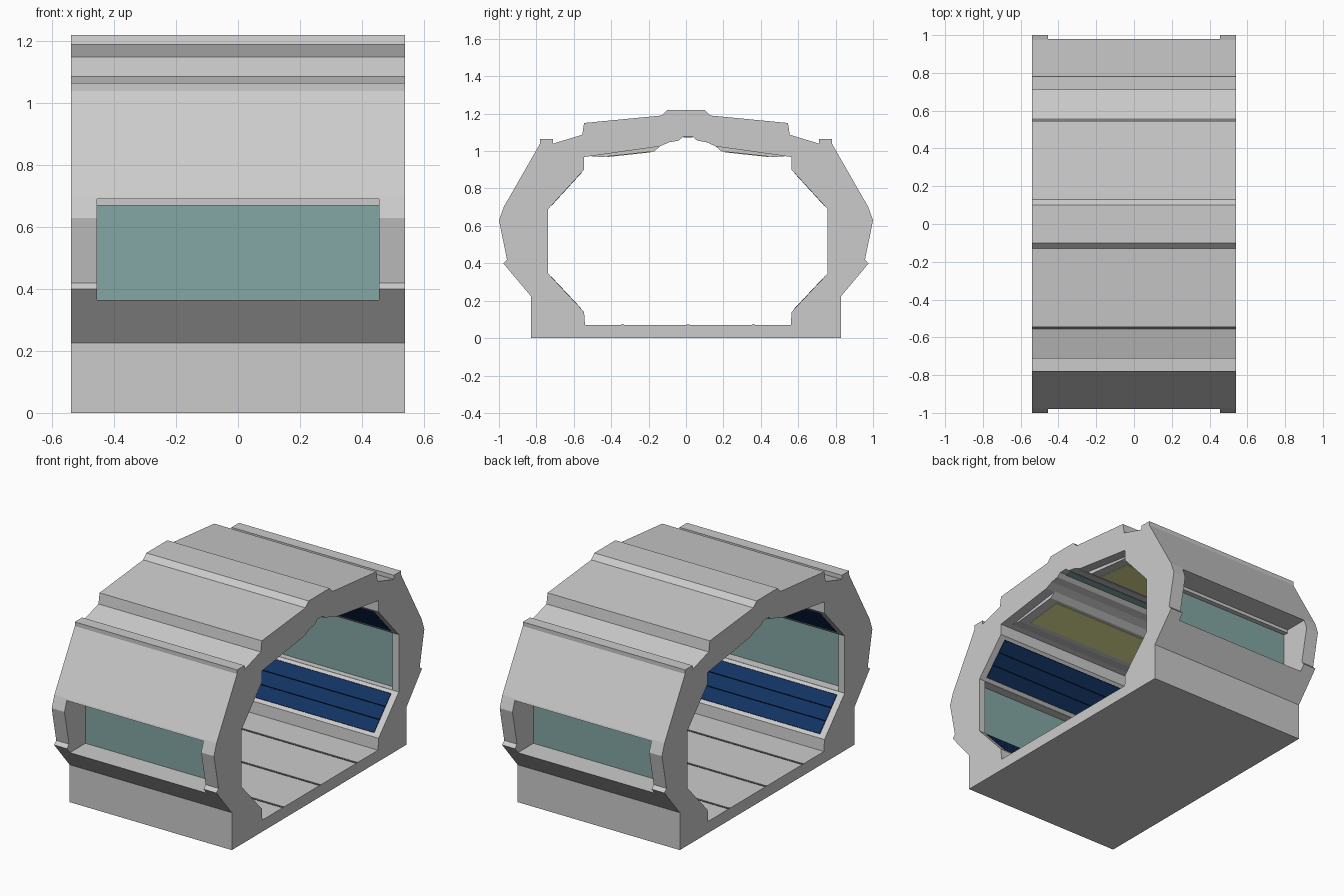
import bpy, bmesh
from mathutils import Vector

old = bpy.data.objects.get("Cube")
if old:
    bpy.data.objects.remove(old, do_unlink=True)

HALF = 0.54       # half length of the corridor section
BAY = 0.50        # half length of the recessed bays between the end ribs
SHIFT = 0.01      # the tunnel sits slightly off centre


def material(name, rgb):
    m = bpy.data.materials.new(name)
    m.use_nodes = True
    m.diffuse_color = (*rgb, 1)
    m.node_tree.nodes["Principled BSDF"].inputs["Base Color"].default_value = (*rgb, 1)
    return m


grey = material("light grey", (0.6, 0.6, 0.6))
teal = material("teal glass", (0.227, 0.39, 0.378))
blue = material("navy blue", (0.006, 0.033, 0.125))
dark_blue = material("deep navy", (0.003, 0.017, 0.06))
yellow = material("pale yellow", (0.8, 0.8, 0.33))
dark = material("dark grey", (0.09, 0.09, 0.09))


def prism(name, profile, half, mat):
    """Extrude a (y, z) outline along x from -half to +half."""
    bm = bmesh.new()
    face = bm.faces.new([bm.verts.new((-half, y, z)) for y, z in profile])
    top = bmesh.ops.extrude_face_region(bm, geom=[face])["geom"]
    verts = [v for v in top if isinstance(v, bmesh.types.BMVert)]
    bmesh.ops.translate(bm, verts=verts, vec=(2 * half, 0, 0))
    bmesh.ops.recalc_face_normals(bm, faces=bm.faces)
    me = bpy.data.meshes.new(name)
    bm.to_mesh(me)
    bm.free()
    me.materials.append(mat)
    ob = bpy.data.objects.new(name, me)
    bpy.context.collection.objects.link(ob)
    return ob


def plate(name, a, b, half, thick, mat, offset=0.0):
    """Thin slab along the segment a-b; positive offset moves it away from the tunnel centre."""
    a, b = Vector(a), Vector(b)
    d = (b - a).normalized()
    n = Vector((d.y, -d.x))
    if n.dot((a + b) / 2 - Vector((SHIFT, 0.52))) < 0:
        n = -n
    lo, hi = n * (offset - thick / 2), n * (offset + thick / 2)
    return prism(name, [a + lo, b + lo, b + hi, a + hi], half, mat)


def mirrored(points, shift=0.0):
    """Complete a half outline by mirroring it in y."""
    right = [(shift + y, z) for y, z in points]
    return right + [(shift - y, z) for y, z in reversed(points)]


def side(points, s, shift=SHIFT):
    return [(shift + s * y, z) for y, z in points]


def cut(target, cutter):
    mod = target.modifiers.new("cut", "BOOLEAN")
    mod.operation = "DIFFERENCE"
    mod.solver = "EXACT"
    mod.object = cutter
    cutter.hide_render = True
    bpy.context.view_layer.objects.active = target
    bpy.ops.object.modifier_apply(modifier=mod.name)
    bpy.data.objects.remove(cutter, do_unlink=True)


# Hull shell
outer = [(0.83, 0), (0.83, 0.225), (0.977, 0.40), (0.957, 0.42), (1.0, 0.63),
         (0.975, 0.70), (0.78, 1.04), (0.78, 1.065), (0.71, 1.065), (0.71, 1.04),
         (0.555, 1.087), (0.545, 1.15), (0.13, 1.19), (0.10, 1.22)]
inner = [(0.55, 0.07), (0.555, 0.14), (0.747, 0.345), (0.747, 0.69), (0.555, 0.90),
         (0.555, 0.968), (0.15, 1.025), (0.10, 1.047), (0.05, 1.056), (0.025, 1.077)]
hull = prism("corridor_hull", mirrored(outer), HALF, grey)
cut(hull, prism("tunnel_cutter", mirrored(inner, SHIFT), HALF + 0.1, grey))

# Inner window bays
bay = [(-0.8, 0.346), (0.8, 0.346), (0.8, 0.688), (-0.8, 0.688)]
cut(hull, prism("bay_cutter", bay, BAY, grey))

lower = (Vector((0.555, 0.14)), Vector((0.747, 0.345)))
upper = (Vector((0.747, 0.69)), Vector((0.555, 0.90)))

for s, label in ((1, "back"), (-1, "front")):
    # Outer window opening with a small lintel, and its glass
    opening = [(0.79, 0.365), (1.1, 0.365), (1.1, 0.69), (0.83, 0.69), (0.83, 0.67), (0.79, 0.67)]
    cut(hull, prism("window_cutter", side(opening, s, 0), 0.455, grey))
    plate(label + "_window", (s * 0.795, 0.347), (s * 0.795, 0.687), BAY - 0.001, 0.008, teal)

    # Slatted panels on the diagonal walls
    for (a, b), level in ((lower, "lower"), (upper, "upper")):
        def span(t0, t1):
            return side([a.lerp(b, t0), a.lerp(b, t1)], s)
        cut(hull, plate("recess_cutter", *span(0.08, 0.93), BAY, 0.03, grey))
        name = label + "_" + level
        plate(name + "_panel_back", *span(0.082, 0.928), BAY - 0.001, 0.008, dark_blue, 0.011)
        for i in range(3):
            t = 0.085 + i * 0.283
            plate(f"{name}_slat_{i + 1}", *span(t, t + 0.272), BAY - 0.002, 0.009, blue, 0.003)

    # Dropped ceiling panel with its lamp
    panel = [(0.552, 0.975), (0.46, 0.968), (0.18, 0.998), (0.145, 1.028)]
    prism(label + "_ceiling_panel", side(panel, s), BAY - 0.02, grey)
    lamp = side([(0.43, 0.9712), (0.2, 0.9959)], s)
    plate(label + "_ceiling_lamp", *lamp, 0.42, 0.006, yellow)

# Centre ceiling strip
plate("centre_ceiling_strip", (SHIFT - 0.024, 1.076), (SHIFT + 0.024, 1.076), BAY, 0.006, teal)

# Floor seams
for i, y in enumerate((-0.34, 0.01, 0.36)):
    plate(f"floor_seam_{i + 1}", (y - 0.008, 0.07), (y + 0.008, 0.07), HALF - 0.002, 0.004, dark)
